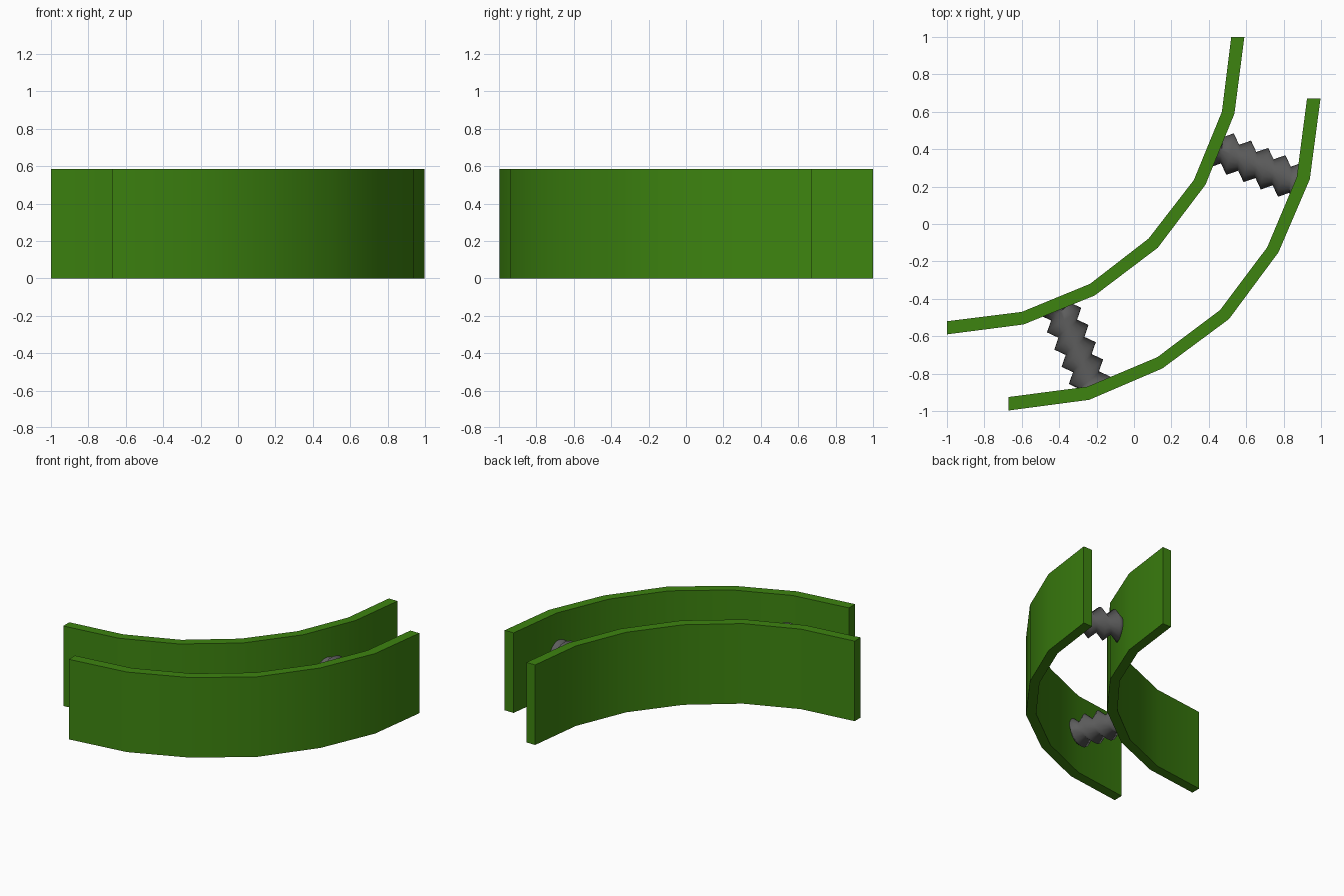
import bpy, bmesh, math
from mathutils import Vector

if "Cube" in bpy.data.objects:
    bpy.data.objects.remove(bpy.data.objects["Cube"])

HEIGHT = 0.585


def material(name, rgb):
    m = bpy.data.materials.new(name)
    m.diffuse_color = (*rgb, 1)
    m.use_nodes = True
    m.node_tree.nodes["Principled BSDF"].inputs["Base Color"].default_value = m.diffuse_color
    return m


green = material("leaf green", (0.047, 0.23, 0.005))
grey = material("dark grey", (0.11, 0.11, 0.11))


def finish(name, bm, mat, angle):
    bmesh.ops.recalc_face_normals(bm, faces=bm.faces)
    me = bpy.data.meshes.new(name)
    bm.to_mesh(me)
    bm.free()
    me.materials.append(mat)
    ob = bpy.data.objects.new(name, me)
    bpy.context.collection.objects.link(ob)
    bpy.ops.object.select_all(action='DESELECT')
    ob.select_set(True)
    bpy.context.view_layer.objects.active = ob
    bpy.ops.object.shade_smooth_by_angle(angle=math.radians(angle))


def mirrored(half):
    # reflect the half path across the diagonal y = -x; last point lies on it
    return half + [(-y, -x) for x, y in reversed(half[:-1])]


def wall(name, inner, outer):
    a, b = mirrored(inner), mirrored(outer)
    bm = bmesh.new()
    rows = [[bm.verts.new((p[0], p[1], z)) for p, z in
             ((a[i], 0), (b[i], 0), (b[i], HEIGHT), (a[i], HEIGHT))]
            for i in range(len(a))]
    for r, s in zip(rows, rows[1:]):
        for k in range(4):
            n = (k + 1) % 4
            bm.faces.new((r[k], r[n], s[n], s[k]))
    bm.faces.new(rows[0])
    bm.faces.new(rows[-1])
    finish(name, bm, green, 30)


def threaded_rod(name, start, axis):
    # triangular screw thread wound around a horizontal axis
    n, pitch, length, r_in, r_out = 16, 0.1, 0.475, 0.064, 0.11
    d = Vector((*axis, 0)).normalized()
    p = Vector((-d.y, d.x, 0))
    s = Vector((*start, HEIGHT / 2))
    bm = bmesh.new()

    def vert(k, j):
        t = pitch * (k / 2 + j / n) - 0.045
        t = min(max(t, 0), length)
        r = r_in if k % 2 else r_out
        a = 2 * math.pi * j / n
        return bm.verts.new(s + d * t + (p * math.cos(a) + Vector((0, 0, math.sin(a)))) * r)

    grid = [[vert(k, j) for j in range(n + 1)] for k in range(-2, 12)]
    for r, q in zip(grid, grid[1:]):
        for j in range(n):
            bm.faces.new((r[j], r[j + 1], q[j + 1], q[j]))
    bmesh.ops.remove_doubles(bm, verts=bm.verts, dist=0.0005)
    finish(name, bm, grey, 100)


# two curved walls
wall("inner_wall",
     [(-1, -0.52), (-0.6, -0.47), (-0.235, -0.32), (0.078, -0.078)],
     [(-1, -0.59), (-0.59, -0.537), (-0.21, -0.382), (0.127, -0.127)])
wall("outer_wall",
     [(-0.67, -0.925), (-0.25, -0.87), (0.125, -0.712), (0.46, -0.46)],
     [(-0.67, -0.997), (-0.24, -0.94), (0.152, -0.772), (0.508, -0.508)])

# two threaded rods joining the walls
threaded_rod("left_threaded_rod", (-0.405, -0.44), (0.39, -0.92))
threaded_rod("right_threaded_rod", (0.44, 0.405), (0.92, -0.39))
